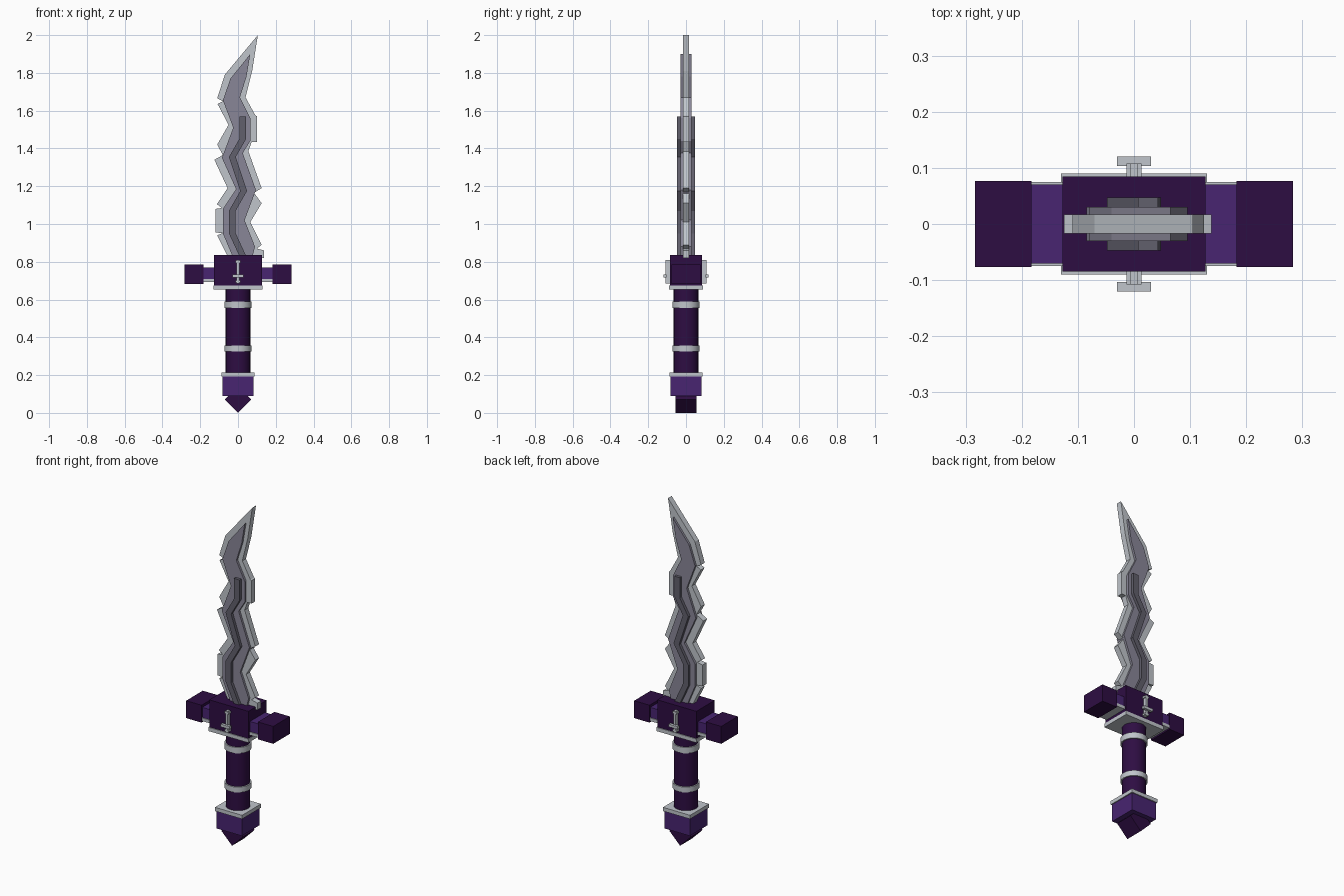
import bpy, bmesh, math

if "Cube" in bpy.data.objects:
    bpy.data.objects.remove(bpy.data.objects["Cube"])


def material(name, rgb):
    m = bpy.data.materials.new(name)
    m.diffuse_color = (*rgb, 1)
    m.use_nodes = True
    m.node_tree.nodes["Principled BSDF"].inputs["Base Color"].default_value = m.diffuse_color
    return m


DARK = material("dark purple", (0.027, 0.004, 0.055))
VIOLET = material("violet", (0.065, 0.018, 0.165))
SILVER = material("silver", (0.53, 0.56, 0.60))
STEEL = material("steel", (0.25, 0.24, 0.31))
IRON = material("dark iron", (0.12, 0.115, 0.15))


def finish(bm, name, mat):
    bmesh.ops.recalc_face_normals(bm, faces=bm.faces)
    mesh = bpy.data.meshes.new(name)
    bm.to_mesh(mesh)
    bm.free()
    mesh.materials.append(mat)
    ob = bpy.data.objects.new(name, mesh)
    bpy.context.collection.objects.link(ob)
    return ob


def box(name, mat, x, y, z):
    """Box from (min, max) ranges."""
    bm = bmesh.new()
    bmesh.ops.create_cube(bm, size=1)
    for v in bm.verts:
        v.co = [r[0] if c < 0 else r[1] for c, r in zip(v.co, (x, y, z))]
    return finish(bm, name, mat)


def plate(name, mat, outline, half):
    """Extrude an x-z outline to y = -half .. half."""
    bm = bmesh.new()
    face = bm.faces.new([bm.verts.new((x, -half, z)) for x, z in outline])
    res = bmesh.ops.extrude_face_region(bm, geom=[face])
    for v in res["geom"]:
        if isinstance(v, bmesh.types.BMVert):
            v.co.y = half
    bmesh.ops.triangulate(bm, faces=[f for f in bm.faces if len(f.verts) > 4])
    return finish(bm, name, mat)


def cylinder(name, mat, r, z0, z1):
    bm = bmesh.new()
    bmesh.ops.create_cone(bm, cap_ends=True, segments=24, radius1=r, radius2=r, depth=z1 - z0)
    bmesh.ops.translate(bm, verts=bm.verts, vec=(0, 0, (z0 + z1) / 2))
    ob = finish(bm, name, mat)
    bpy.ops.object.select_all(action="DESELECT")
    ob.select_set(True)
    bpy.context.view_layer.objects.active = ob
    bpy.ops.object.shade_smooth_by_angle(angle=math.radians(35))


# Blade: thin notched edge, thicker core, raised wavy ridge
plate("blade_edge", SILVER, [
    (0.105, 2.0), (0.075, 1.81), (0.04, 1.67), (0.092, 1.575), (0.10, 1.57), (0.10, 1.435),
    (0.072, 1.435), (0.055, 1.385), (0.125, 1.19), (0.085, 1.165), (0.125, 1.11),
    (0.065, 1.01), (0.125, 0.89), (0.10, 0.87), (0.138, 0.86), (0.138, 0.82),
    (-0.05, 0.82), (-0.11, 0.94), (-0.08, 0.952), (-0.12, 0.955), (-0.12, 1.08),
    (-0.085, 1.085), (-0.112, 1.105), (-0.055, 1.19), (-0.125, 1.34), (-0.08, 1.365),
    (-0.11, 1.42), (-0.05, 1.525), (-0.108, 1.635), (-0.08, 1.65), (-0.11, 1.665),
    (-0.07, 1.79)], 0.017)
plate("blade_core", STEEL, [
    (0.065, 1.9), (0.045, 1.78), (0.01, 1.67), (0.065, 1.56), (0.065, 1.44), (0.025, 1.375),
    (0.095, 1.18), (0.035, 1.02), (0.09, 0.88), (0.075, 0.82), (-0.025, 0.82),
    (-0.08, 0.95), (-0.08, 1.08), (-0.01, 1.185), (-0.085, 1.35), (-0.025, 1.51),
    (-0.08, 1.655), (-0.04, 1.77)], 0.03)
wave = [(0.025, 1.57), (0.025, 1.45), (-0.03, 1.355), (0.03, 1.175),
        (-0.03, 1.07), (-0.03, 0.95), (0.03, 0.82)]
plate("blade_ridge", IRON,
      [(x + 0.018, z) for x, z in wave] + [(x - 0.018, z) for x, z in reversed(wave)], 0.047)

# Guard
box("guard_block", DARK, (-0.127, 0.127), (-0.085, 0.085), (0.675, 0.835))
box("guard_base", SILVER, (-0.13, 0.13), (-0.09, 0.09), (0.653, 0.675))
for side, s in (("left", -1), ("right", 1)):
    def span(a, b):
        return tuple(sorted((a * s, b * s)))
    box(f"guard_arm_{side}", VIOLET, span(0.12, 0.19), (-0.07, 0.07), (0.70, 0.77))
    box(f"guard_arm_trim_{side}", SILVER, span(0.12, 0.184), (-0.075, 0.075), (0.692, 0.71))
    box(f"guard_end_{side}", DARK, span(0.183, 0.283), (-0.077, 0.077), (0.683, 0.785))

# Small dagger-shaped ornaments on front and back of the guard
for side, s in (("front", -1), ("back", 1)):
    def deep(a, b):
        return tuple(sorted((a * s, b * s)))
    box(f"ornament_stem_{side}", SILVER, (-0.007, 0.007), deep(0.08, 0.108), (0.685, 0.81))
    box(f"ornament_bar_{side}", SILVER, (-0.03, 0.03), deep(0.103, 0.12), (0.716, 0.732))
    for end, z in (("top", 0.80), ("bottom", 0.695)):
        box(f"ornament_{end}_{side}", SILVER, (-0.013, 0.013), deep(0.08, 0.108),
            (z - 0.006, z + 0.006))

# Grip and rings
cylinder("grip", DARK, 0.065, 0.20, 0.66)
cylinder("grip_ring_upper", SILVER, 0.072, 0.555, 0.59)
cylinder("grip_ring_lower", SILVER, 0.072, 0.325, 0.357)

# Pommel with a wedge-shaped tip
box("pommel_plate", SILVER, (-0.088, 0.088), (-0.088, 0.088), (0.193, 0.215))
box("pommel_block", VIOLET, (-0.082, 0.082), (-0.082, 0.082), (0.09, 0.195))
plate("pommel_tip", DARK, [(0, 0), (0.07, 0.07), (0, 0.14), (-0.07, 0.07)], 0.055)
